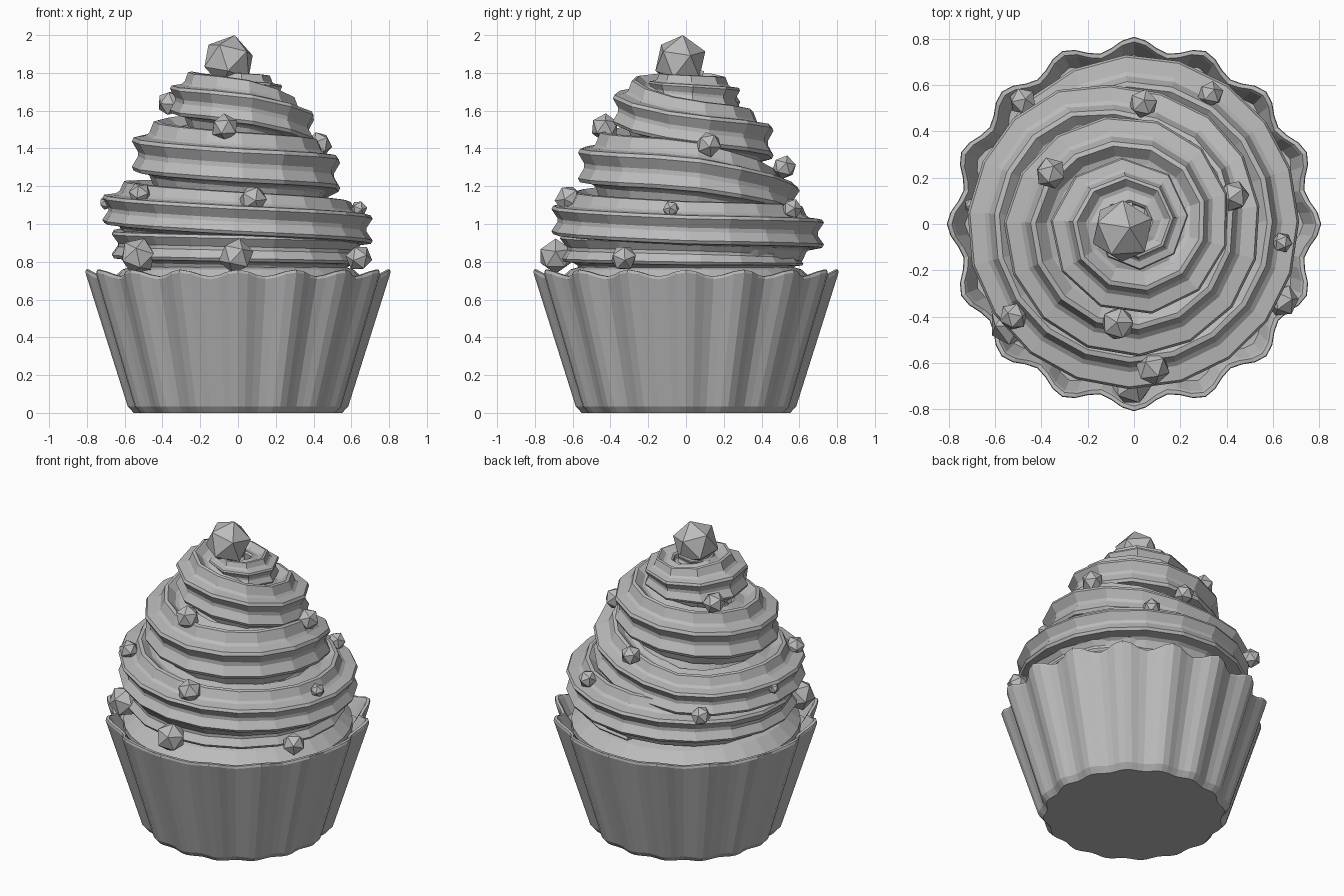
import bpy, bmesh
from math import pi, tau, sin, cos
from mathutils import Euler, Matrix

cube = bpy.data.objects.get("Cube")
if cube:
    bpy.data.objects.remove(cube, do_unlink=True)

grey = bpy.data.materials.new("plain grey")
grey.use_nodes = True
tone = (0.5, 0.5, 0.5, 1)
grey.diffuse_color = tone
grey.node_tree.nodes["Principled BSDF"].inputs["Base Color"].default_value = tone


def finish(bm, name):
    """Turn a bmesh into a flat shaded grey object."""
    bmesh.ops.recalc_face_normals(bm, faces=bm.faces)
    mesh = bpy.data.meshes.new(name)
    bm.to_mesh(mesh)
    bm.free()
    mesh.materials.append(grey)
    obj = bpy.data.objects.new(name, mesh)
    bpy.context.collection.objects.link(obj)
    return obj


def loft(rings, name):
    """Skin closed rings of points in order and cap both ends."""
    bm = bmesh.new()
    loops = [[bm.verts.new(p) for p in ring] for ring in rings]
    for low, high in zip(loops, loops[1:]):
        for i in range(len(low)):
            j = (i + 1) % len(low)
            bm.faces.new((low[i], low[j], high[j], high[i]))
    bm.faces.new(loops[0][::-1])
    bm.faces.new(loops[-1])
    return finish(bm, name)


# Fluted paper wrapper: mean radius, flute depth, height, scallop height
FLUTES, STEPS = 16, 6


def fluted_ring(radius, depth, z, scallop):
    ring = []
    for i in range(FLUTES * STEPS):
        a = tau * i / (FLUTES * STEPS)
        wave = cos(FLUTES * a)
        r = radius + depth * wave
        ring.append((r * cos(a), r * sin(a), z + scallop * wave))
    return ring


wrapper_profile = [
    (0.54, 0.012, 0, 0), (0.57, 0.014, 0.035, 0),
    (0.779, 0.029, 0.725, 0.018), (0.776, 0.029, 0.74, 0.018),
    (0.758, 0.029, 0.74, 0.018), (0.748, 0.029, 0.725, 0.018),
    (0.70, 0.03, 0.63, 0),
]
loft([fluted_ring(*p) for p in wrapper_profile], "paper_wrapper")


# Cake top and the solid core hidden inside the swirl
def round_ring(radius, z, sides=32):
    return [(radius * cos(tau * i / sides), radius * sin(tau * i / sides), z)
            for i in range(sides)]


loft([round_ring(0.69, 0.62), round_ring(0.69, 0.69), round_ring(0.61, 0.76),
      round_ring(0.5, 0.79)], "cake_top")
loft([round_ring(0.5, 0.7), round_ring(0.46, 1.05), round_ring(0.28, 1.4),
      round_ring(0.08, 1.7)], "frosting_core")

# Swirl keys: turns, outer radius, height, section radius, section squash
swirl_keys = [
    (-0.25, 0.62, 0.82, 0.10, 0.8), (0, 0.66, 0.85, 0.17, 0.8),
    (0.5, 0.67, 0.89, 0.18, 0.8), (0.75, 0.73, 0.95, 0.18, 0.85),
    (1, 0.71, 0.97, 0.18, 0.85), (1.25, 0.71, 1.02, 0.18, 0.85),
    (1.5, 0.72, 1.08, 0.18, 0.85), (1.65, 0.68, 1.09, 0.17, 0.85),
    (1.75, 0.58, 1.13, 0.17, 0.9), (2, 0.54, 1.27, 0.18, 1),
    (2.25, 0.57, 1.31, 0.18, 1), (2.5, 0.56, 1.37, 0.18, 1),
    (2.75, 0.46, 1.44, 0.17, 1), (3, 0.41, 1.5, 0.16, 1),
    (3.25, 0.39, 1.62, 0.16, 1), (3.5, 0.36, 1.66, 0.15, 1),
    (3.75, 0.28, 1.66, 0.12, 1), (4, 0.23, 1.69, 0.1, 1),
    (4.5, 0.16, 1.74, 0.07, 1), (4.8, 0.08, 1.8, 0.04, 1),
]


def swirl_at(t):
    for a, b in zip(swirl_keys, swirl_keys[1:]):
        if t <= b[0]:
            f = (t - a[0]) / (b[0] - a[0])
            return [u + (v - u) * f for u, v in zip(a, b)][1:]
    return swirl_keys[-1][1:]


# Star nozzle section with narrow flat ridges and deep grooves
LOBES = 7
star = []
for k in range(LOBES):
    for offset, size in ((-0.07, 1), (0.07, 1), (0.4, 0.75), (0.6, 0.75)):
        star.append((tau * (k + offset) / LOBES + pi / LOBES, size))

# Sweep the star clockwise up the spiral, with coarser steps near the tip
rings = []
t = swirl_keys[0][0]
while t < swirl_keys[-1][0]:
    outer, z, size, squash = swirl_at(t)
    angle = -tau * t
    centre = outer - size * 0.91
    ring = []
    for a, s in star:
        r = centre + size * s * cos(a)
        ring.append((r * cos(angle), r * sin(angle), z + size * s * squash * sin(a)))
    rings.append(ring)
    t += min(max(0.23 / outer, 0.32), 0.8) / tau
loft(rings, "frosting_swirl")

# Round sprinkles and the large one on top: x, y, z, radius
sprinkles = [
    (-0.01, -0.69, 0.83, 0.095), (-0.53, -0.43, 0.83, 0.1),
    (0.64, -0.33, 0.82, 0.072), (0.08, -0.62, 1.13, 0.077),
    (-0.52, -0.4, 1.16, 0.062), (0.64, -0.08, 1.08, 0.045),
    (-0.7, 0.08, 1.11, 0.035), (-0.07, -0.43, 1.51, 0.076),
    (0.43, 0.12, 1.42, 0.07), (-0.36, 0.22, 1.64, 0.07),
    (0.04, 0.52, 1.3, 0.065), (-0.48, 0.53, 1.04, 0.062),
    (0.33, 0.56, 1.08, 0.058),
]


def ball(name, x, y, z, radius, tilt):
    bm = bmesh.new()
    bmesh.ops.create_icosphere(bm, subdivisions=1, radius=radius,
                               matrix=Matrix.Translation((x, y, z)) @ tilt)
    finish(bm, name)


for i, spot in enumerate(sprinkles):
    ball(f"sprinkle_{i + 1}", *spot, Euler((0.3 * i, 0.2, 0.7 * i)).to_matrix().to_4x4())
ball("top_ball", -0.05, -0.03, 1.862, 0.142, Euler((0, 0.25, 0.4)).to_matrix().to_4x4())
